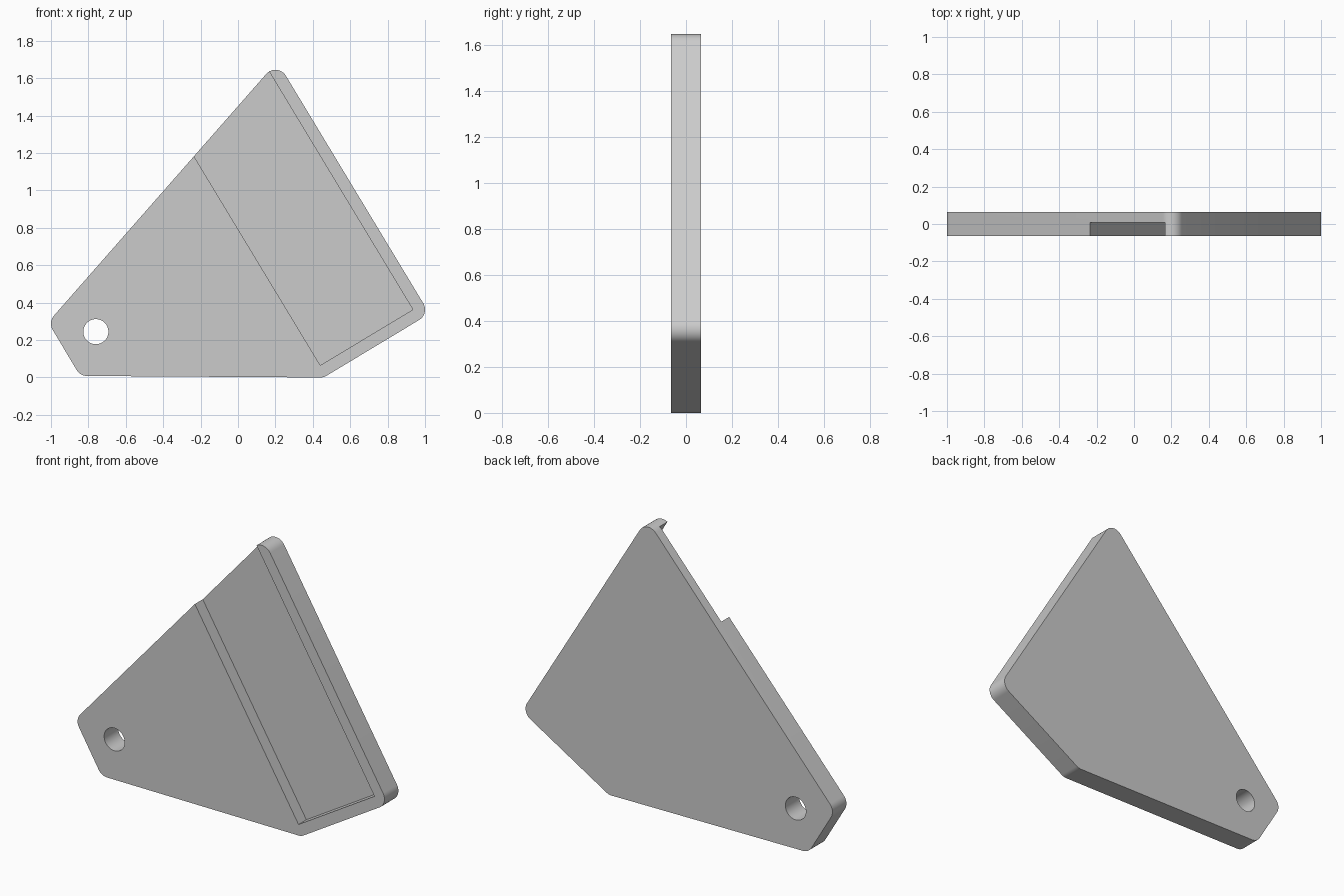
import bpy, bmesh, math
from mathutils import Vector

if "Cube" in bpy.data.objects:
    bpy.data.objects.remove(bpy.data.objects["Cube"])

HALF = 0.065    # half the plate thickness
FLOOR = 0.008   # depth position of the recess floor

grey = bpy.data.materials.new("grey")
grey.diffuse_color = (0.6, 0.6, 0.6, 1)
grey.use_nodes = True
grey.node_tree.nodes["Principled BSDF"].inputs["Base Color"].default_value = grey.diffuse_color


def prism(name, outline, y0, y1):
    """Extrude an (x, z) outline, listed counter-clockwise, from y0 to y1."""
    bm = bmesh.new()
    front = [bm.verts.new((x, y0, z)) for x, z in outline]
    back = [bm.verts.new((x, y1, z)) for x, z in outline]
    bm.faces.new(front)
    bm.faces.new(back[::-1])
    n = len(outline)
    for i in range(n):
        j = (i + 1) % n
        bm.faces.new((front[j], front[i], back[i], back[j]))
    bmesh.ops.recalc_face_normals(bm, faces=bm.faces[:])
    mesh = bpy.data.meshes.new(name)
    bm.to_mesh(mesh)
    bm.free()
    mesh.materials.append(grey)
    obj = bpy.data.objects.new(name, mesh)
    bpy.context.collection.objects.link(obj)
    return obj


def circle(cx, cz, r, n):
    return [(cx + r * math.cos(2 * math.pi * i / n),
             cz + r * math.sin(2 * math.pi * i / n)) for i in range(n)]


def rounded(centres, r, steps=10):
    """Outline at distance r outside a counter-clockwise convex polygon."""
    pts = []
    n = len(centres)
    for i, c in enumerate(centres):
        c = Vector(c)
        d0 = c - Vector(centres[i - 1])
        d1 = Vector(centres[(i + 1) % n]) - c
        a0 = math.atan2(-d0.x, d0.y)   # outward normal of the edge before
        a1 = math.atan2(-d1.x, d1.y)   # outward normal of the edge after
        turn = (a1 - a0) % (2 * math.pi)
        for k in range(steps + 1):
            a = a0 + turn * k / steps
            pts.append((c.x + r * math.cos(a), c.y + r * math.sin(a)))
    return pts


def cut(obj, cutter):
    mod = obj.modifiers.new("cut", 'BOOLEAN')
    mod.operation = 'DIFFERENCE'
    mod.solver = 'EXACT'
    mod.object = cutter
    bpy.context.view_layer.objects.active = obj
    bpy.ops.object.modifier_apply(modifier=mod.name)
    bpy.data.objects.remove(cutter)


# Five-cornered plate with rounded corners
corners = [(-0.807, 0.073), (0.44, 0.065), (0.935, 0.363),
           (0.2, 1.58), (-0.935, 0.288)]
plate = prism("plate", rounded(corners, HALF), -HALF, HALF)

# Round mounting hole
cut(plate, prism("hole_cutter", circle(-0.76, 0.245, 0.067, 48), -0.2, 0.2))

# Wide front recess, open at the slanted top edge
recess = [(0.44, 0.065), (0.935, 0.363), (0.008, 1.898), (-0.504, 1.627)]
cut(plate, prism("recess_cutter", recess, -0.2, FLOOR))

# Smooth the rounded corners and the hole, keep edges sharp
plate.select_set(True)
bpy.context.view_layer.objects.active = plate
bpy.ops.object.shade_smooth_by_angle(angle=math.radians(30))
